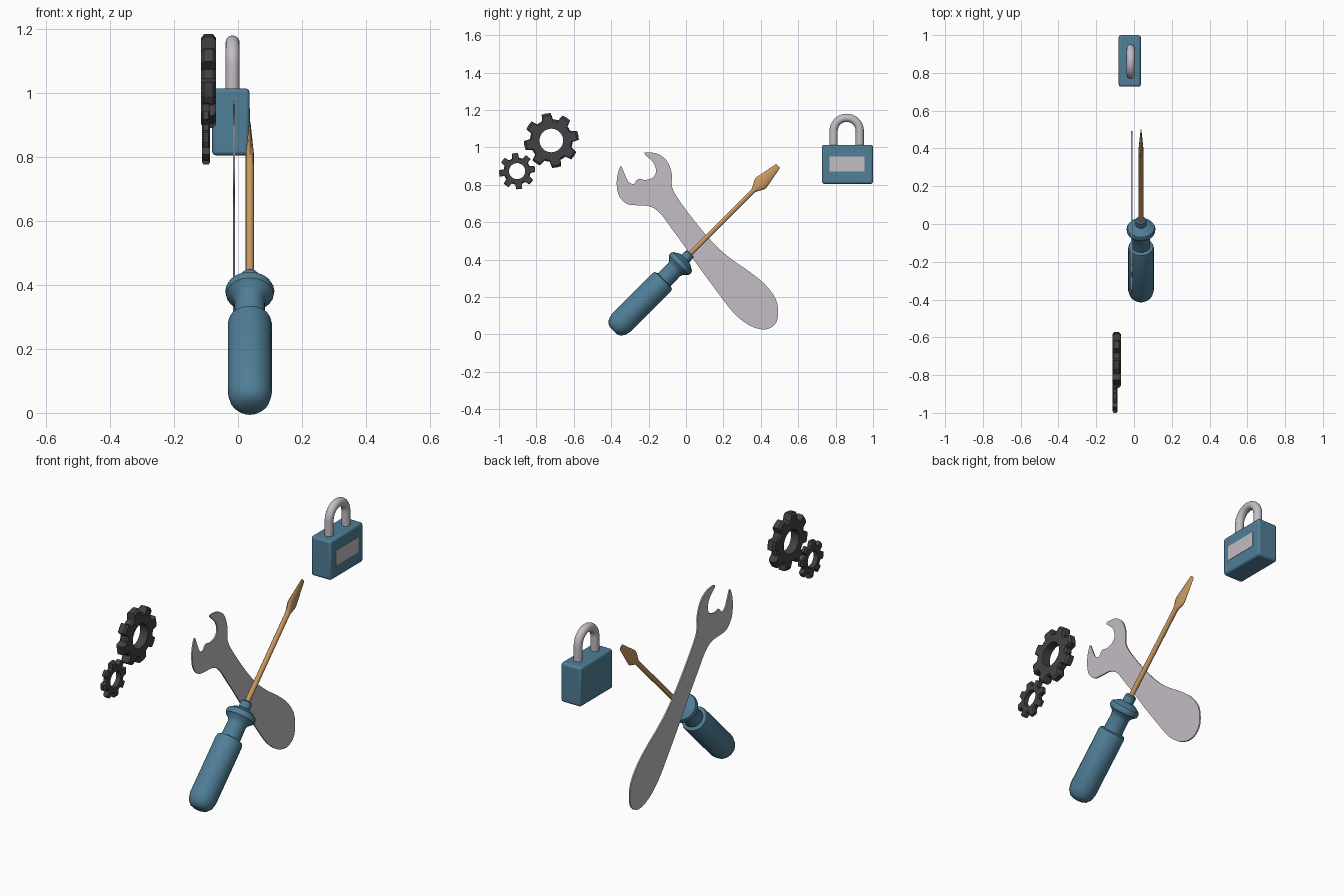
import bpy, bmesh, math
from mathutils import Matrix, Vector

if "Cube" in bpy.data.objects:
    bpy.data.objects.remove(bpy.data.objects["Cube"])


def material(name, rgb):
    m = bpy.data.materials.new(name)
    m.diffuse_color = (*rgb, 1)
    m.use_nodes = True
    m.node_tree.nodes["Principled BSDF"].inputs["Base Color"].default_value = m.diffuse_color
    return m


TEAL = material("teal", (0.08, 0.21, 0.31))
COPPER = material("copper", (0.58, 0.32, 0.12))
SILVER = material("silver", (0.55, 0.51, 0.55))
DARK = material("dark", (0.055, 0.055, 0.06))


def finish(name, verts, faces, mat, matrix=None, smooth=None, bevel=0):
    me = bpy.data.meshes.new(name)
    me.from_pydata([tuple(v) for v in verts], [], faces)
    bm = bmesh.new()
    bm.from_mesh(me)
    bmesh.ops.recalc_face_normals(bm, faces=bm.faces)
    bm.to_mesh(me)
    bm.free()
    ob = bpy.data.objects.new(name, me)
    bpy.context.collection.objects.link(ob)
    me.materials.append(mat)
    if matrix:
        ob.matrix_world = matrix
    if bevel:
        b = ob.modifiers.new("bevel", "BEVEL")
        b.width, b.segments = bevel, 3
    if smooth:
        bpy.ops.object.select_all(action="DESELECT")
        ob.select_set(True)
        bpy.context.view_layer.objects.active = ob
        bpy.ops.object.shade_smooth_by_angle(angle=math.radians(smooth))
    return ob


def loft(loops, closed=False):
    """Skin equal-sized loops; cap the ends, or join last to first."""
    n, k = len(loops[0]), len(loops)
    verts = [p for loop in loops for p in loop]
    faces = []
    for i in range(k if closed else k - 1):
        a, b = i * n, (i + 1) % k * n
        faces += [(a + j, a + (j + 1) % n, b + (j + 1) % n, b + j) for j in range(n)]
    if not closed:
        faces += [tuple(range(n)), tuple(range((k - 1) * n, k * n))]
    return verts, faces


def box(name, lo, hi, mat, bevel=0, smooth=None):
    (x0, y0, z0), (x1, y1, z1) = lo, hi
    loops = [[(x0, y0, z), (x1, y0, z), (x1, y1, z), (x0, y1, z)] for z in (z0, z1)]
    return finish(name, *loft(loops), mat, bevel=bevel, smooth=smooth)


def ring(rx, ry, z, n):
    return [(rx * math.cos(2 * math.pi * j / n), ry * math.sin(2 * math.pi * j / n), z)
            for j in range(n)]


# Gears: toothed outline with chamfered rims and a round hole
def gear(name, centre, half, hole, root, tip, phase, teeth=8):
    outline = []
    for t in range(teeth):
        for off, r in ((-15, root), (-9.5, tip), (0, tip), (9.5, tip), (15, root), (22.5, root)):
            outline.append((math.radians(phase + t * 360 / teeth + off), r))

    def loop(x, scale=1, radius=None):
        return [(x, (radius or r * scale) * math.cos(a), (radius or r * scale) * math.sin(a))
                for a, r in outline]

    c = 0.4 * half
    loops = [loop(-half, radius=hole), loop(-half, 0.92), loop(c - half), loop(half - c),
             loop(half, 0.92), loop(half, radius=hole)]
    finish(name, *loft(loops, True), DARK, Matrix.Translation(centre), smooth=20)


gear("large_gear", (-0.092, -0.72, 1.037), 0.023, 0.063, 0.114, 0.147, 11)
gear("small_gear", (-0.1, -0.903, 0.873), 0.013, 0.043, 0.072, 0.097, 7)

# Padlock: body, label plate, shackle
box("lock_body", (-0.081, 0.727, 0.805), (0.036, 1.0, 1.014), TEAL, 0.012, 40)
box("lock_label", (0.03, 0.766, 0.872), (0.038, 0.955, 0.952), SILVER)

path = [(0.789, 0.95)] + [(0.859 - 0.07 * math.cos(math.pi * i / 24),
                           1.088 + 0.07 * math.sin(math.pi * i / 24))
                          for i in range(25)] + [(0.929, 0.95)]
loops = []
for i, (y, z) in enumerate(path):
    a, b = path[max(i - 1, 0)], path[min(i + 1, len(path) - 1)]
    t = Vector((0, b[0] - a[0], b[1] - a[1])).normalized()
    side = t.cross(Vector((1, 0, 0)))
    loops.append([Vector((-0.017, y, z)) + 0.022 * (math.cos(u) * Vector((1, 0, 0)) + math.sin(u) * side)
                  for u in (2 * math.pi * j / 16 for j in range(16))])
finish("lock_shackle", *loft(loops), SILVER, smooth=40)

# Wrench: smoothed flat outline in (y, z), hundredths of a unit
outline = [(-35, 90), (-37, 83), (-36.2, 75), (-32, 70), (-26, 69), (-19.5, 68.5), (-14, 65),
           (-8, 57), (-1, 47.5), (7, 36), (18, 21), (26, 11), (34, 4.8), (42, 2.6),
           (47.5, 5.3), (49.3, 11), (48, 19), (42, 27), (34, 33.5), (26, 39), (18, 45.5),
           (10, 54), (2, 64), (-4.5, 73), (-7.5, 79), (-7.6, 86), (-10, 92.5),
           (-14.5, 96.3), (-20, 97.4), (-22.2, 96.5), (-17.5, 92), (-16, 87), (-18, 83.8),
           (-24, 84), (-26.5, 79.8), (-30, 79.5), (-33, 84.5)]
outline = outline[:33] + [(-22, 82.6), (-25.5, 83.2), (-28, 80.5), (-31, 82), (-33.3, 87)]
pts, n = [], len(outline)
for i in range(n):
    p = [Vector(outline[(i + k) % n]) / 100 for k in (-1, 0, 1, 2)]
    for t in (0, 0.33, 0.67):
        pts.append(0.5 * (2 * p[1] + (p[2] - p[0]) * t
                          + (2 * p[0] - 5 * p[1] + 4 * p[2] - p[3]) * t * t
                          + (3 * p[1] - p[0] - 3 * p[2] + p[3]) * t ** 3))
finish("wrench", *loft([[(x, p.x, p.y) for p in pts] for x in (-0.016, -0.009)]), SILVER, smooth=30)

# Screwdriver: built along local z, then tilted 45 degrees
tilt = Matrix.Translation((0.037, 0, 0.409)) @ Matrix.Rotation(math.radians(-45), 4, "X")
handle = [(0.025, -0.55), (0.045, -0.542), (0.061, -0.522), (0.069, -0.49), (0.069, -0.185),
          (0.065, -0.17), (0.049, -0.165), (0.047, -0.09), (0.052, -0.075), (0.074, -0.055),
          (0.077, -0.04), (0.072, -0.027), (0.045, -0.01), (0.029, -0.004), (0.028, 0.028),
          (0.022, 0.035)]
finish("screwdriver_handle", *loft([ring(r, r, z, 20) for r, z in handle]), TEAL, tilt, smooth=35)

blade = [(0.013, 0.013, 0.02), (0.013, 0.013, 0.51), (0.013, 0.017, 0.52), (0.013, 0.037, 0.555),
         (0.0125, 0.039, 0.57), (0.003, 0.016, 0.692), (0.002, 0.013, 0.697)]
finish("screwdriver_shaft", *loft([ring(rx, ry, z, 12) for rx, ry, z in blade]), COPPER, tilt, smooth=35)
